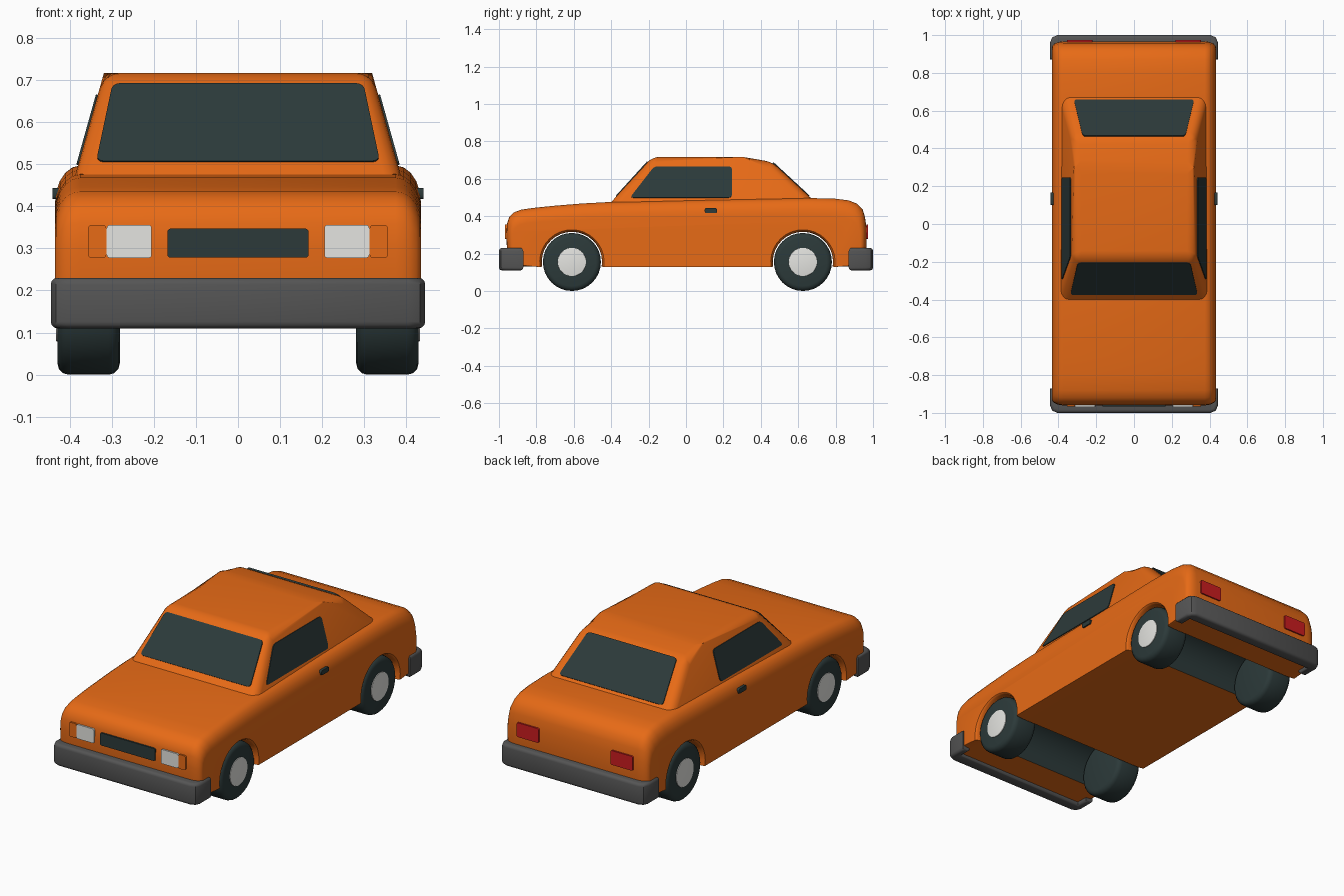
import bpy, bmesh, math
from mathutils import Vector, Matrix

if "Cube" in bpy.data.objects:
    bpy.data.objects.remove(bpy.data.objects["Cube"])


def material(name, r, g, b):
    m = bpy.data.materials.new(name)
    m.diffuse_color = (r, g, b, 1)
    m.use_nodes = True
    m.node_tree.nodes["Principled BSDF"].inputs["Base Color"].default_value = m.diffuse_color
    return m


ORANGE = material("orange paint", 0.80, 0.145, 0.008)
DARK = material("dark glass and rubber", 0.025, 0.042, 0.042)
GREY = material("bumper grey", 0.09, 0.09, 0.09)
WHITE = material("light grey", 0.78, 0.78, 0.75)
RED = material("red lamp", 0.60, 0.012, 0.014)


def finish(name, bm, mats, angle=35):
    bmesh.ops.recalc_face_normals(bm, faces=bm.faces)
    me = bpy.data.meshes.new(name)
    bm.to_mesh(me)
    bm.free()
    for m in mats:
        me.materials.append(m)
    me.shade_smooth()
    me.set_sharp_from_angle(angle=math.radians(angle))
    ob = bpy.data.objects.new(name, me)
    bpy.context.collection.objects.link(ob)
    return ob


def plate(name, pts, normal, mat, thick=0.008, radius=0.01):
    """Thin rounded polygon centred on the plane of its points."""
    bm = bmesh.new()
    n = Vector(normal).normalized()
    bm.faces.new([bm.verts.new(Vector(p) - n * thick / 2) for p in pts])
    bmesh.ops.bevel(bm, geom=bm.verts[:], offset=radius, segments=3,
                    profile=0.5, affect='VERTICES')
    ext = bmesh.ops.extrude_face_region(bm, geom=bm.faces[:])
    bmesh.ops.translate(bm, vec=n * thick,
                        verts=[v for v in ext['geom'] if isinstance(v, bmesh.types.BMVert)])
    finish(name, bm, [mat])


# ---- Lower body: side outline with wheel arches, swept across x ----
WHEELS = {"front": -0.61, "rear": 0.625}
AXLE_Z, ARCH_R = 0.155, 0.161
outline = [(-.945, .13), (-.957, .2), (-.96, .3), (-.957, .36), (-.945, .395),
           (-.92, .42), (-.88, .435), (-.8, .446), (-.7, .456), (-.55, .468),
           (-.4, .476), (.1, .487), (.65, .497), (.8, .493), (.87, .484),
           (.915, .466), (.945, .435), (.957, .395), (.965, .34), (.966, .25),
           (.955, .13)]
points = [(y, z, None) for y, z in outline]
a0 = math.asin((AXLE_Z - 0.13) / ARCH_R)
for yc in (WHEELS["rear"], WHEELS["front"]):
    for i in range(19):
        a = -a0 + (math.pi + 2 * a0) * i / 18
        points.append((yc + ARCH_R * math.cos(a), AXLE_Z + ARCH_R * math.sin(a), yc))


def shaped(p, d):
    """Move an outline point inwards (arches outwards) for the rounded side."""
    y, z, yc = p
    if yc is not None:
        k = 1 + 0.07 * d
        return yc + (y - yc) * k, AXLE_Z + (z - AXLE_Z) * k
    top = min(1, max(0, (z - 0.25) / 0.23))
    return y * (1 - 0.035 * d), z - 0.09 * d * top + (0.01 * d if z < 0.14 else 0)


HALF, ROUND = 0.435, 0.06
half = [(HALF - ROUND + ROUND * math.sin(t), 1 - math.cos(t))
        for t in [math.radians(a) for a in (0, 18, 36, 54, 72, 90)]]
sections = [(-x, d) for x, d in reversed(half)] + half
bm = bmesh.new()
rings = [[bm.verts.new((x, *shaped(p, d))) for p in points] for x, d in sections]
n = len(points)
for k in range(len(rings) - 1):
    for i in range(n):
        j = (i + 1) % n
        f = bm.faces.new((rings[k][i], rings[k][j], rings[k + 1][j], rings[k + 1][i]))
        # inside of the wheel wells is dark
        in_arch = points[i][2] is not None and points[i][2] == points[j][2]
        if in_arch and k == len(half) - 1:
            f.material_index = 1
bm.faces.new(rings[0])
bm.faces.new(rings[-1])
finish("body", bm, [ORANGE, DARK])


# ---- Cabin: tapered roof block with rounded edges ----
def cabin_half(z):
    return 0.385 - (z - 0.48) * 0.28


roofline = [(-.432, .44), (-.18, .717), (.30, .717), (.46, .69), (.73, .44)]
bm = bmesh.new()
sides = [[bm.verts.new((s * cabin_half(z), y, z)) for y, z in roofline] for s in (-1, 1)]
for side in sides:
    bm.faces.new(side)
for i in range(5):
    j = (i + 1) % 5
    bm.faces.new((sides[0][i], sides[0][j], sides[1][j], sides[1][i]))
edges = [e for e in bm.edges if max(v.co.z for v in e.verts) > 0.5]
bmesh.ops.bevel(bm, geom=edges, offset=0.038, segments=4, profile=0.5, affect='EDGES')
finish("cabin", bm, [ORANGE])


# ---- Windows ----
def front_y(z):
    return -0.18 - (0.717 - z) * 0.91


def rear_y(z):
    return 0.46 + (0.69 - z) * 1.08


plate("windshield", [(x, front_y(z), z) for x, z in
                     ((-.337, .505), (.337, .505), (.298, .69), (-.298, .69))],
      (0, -1, 0.91), DARK, 0.009, 0.018)
plate("rear_window", [(x, rear_y(z), z) for x, z in
                      ((-.318, .508), (.318, .508), (.272, .685), (-.272, .685))],
      (0, 1, 1.08), DARK, 0.009, 0.018)

for s, side in ((1, "right"), (-1, "left")):
    plate(side + "_window", [(s * cabin_half(z), y, z) for y, z in
                             ((-.30, .498), (-.17, .665), (.246, .665), (.246, .498))],
          (s, 0, 0.28), DARK, 0.009, 0.018)
    plate(side + "_door_handle", [(s * 0.43, y, z) for y, z in
                                  ((.10, .417), (.166, .417), (.166, .443), (.10, .443))],
          (s, 0, 0), DARK, 0.022, 0.008)
    # lamps
    for name, x0, x1, y, mat in (("headlight", .205, .312, -.963, WHITE),
                                 ("indicator", .313, .356, -.962, ORANGE),
                                 ("tail_light", .22, .355, .969, RED)):
        plate(side + "_" + name, [(s * x0, y, .277), (s * x1, y, .277),
                                  (s * x1, y, .356), (s * x0, y, .356)],
              (0, y, 0), mat, 0.009, 0.008)

plate("grille", [(-.168, -.962, .278), (.168, -.962, .278),
                 (.168, -.962, .347), (-.168, -.962, .347)],
      (0, -1, 0), DARK, 0.009, 0.008)

# ---- Bumpers: wrap-around bars ----
half_u = [(.40, .87), (.445, .87), (.445, .96), (.433, .988), (.405, 1.0)]
plan = half_u + [(-x, y) for x, y in reversed(half_u)] + [(-.40, .935), (.40, .935)]
for s, end in ((-1, "front"), (1, "rear")):
    bm = bmesh.new()
    low = bm.faces.new([bm.verts.new((x, s * y, 0.11)) for x, y in plan])
    ext = bmesh.ops.extrude_face_region(bm, geom=[low])
    bmesh.ops.translate(bm, vec=(0, 0, 0.12),
                        verts=[v for v in ext['geom'] if isinstance(v, bmesh.types.BMVert)])
    rims = [e for e in bm.edges if abs(e.verts[0].co.z - e.verts[1].co.z) < 0.01]
    bmesh.ops.bevel(bm, geom=rims, offset=0.016, segments=3, profile=0.5, affect='EDGES')
    finish(end + "_bumper", bm, [GREY])


# ---- Wheels ----
def disc(name, x, y, radius, depth, bevel, mat):
    bm = bmesh.new()
    bmesh.ops.create_cone(bm, cap_ends=True, segments=32, radius1=radius,
                          radius2=radius, depth=depth)
    rims = [e for e in bm.edges if abs(e.verts[0].co.z - e.verts[1].co.z) < 1e-4]
    bmesh.ops.bevel(bm, geom=rims, offset=bevel, segments=3, profile=0.5, affect='EDGES')
    bmesh.ops.transform(bm, verts=bm.verts, matrix=Matrix.Translation((x, y, AXLE_Z))
                        @ Matrix.Rotation(math.pi / 2, 4, 'Y'))
    finish(name, bm, [mat])


for end, y in WHEELS.items():
    for s, side in ((1, "right"), (-1, "left")):
        disc(f"{end}_{side}_tyre", s * 0.355, y, 0.155, 0.148, 0.026, DARK)
        disc(f"{end}_{side}_hubcap", s * 0.428, y, 0.076, 0.009, 0.002, WHITE)
